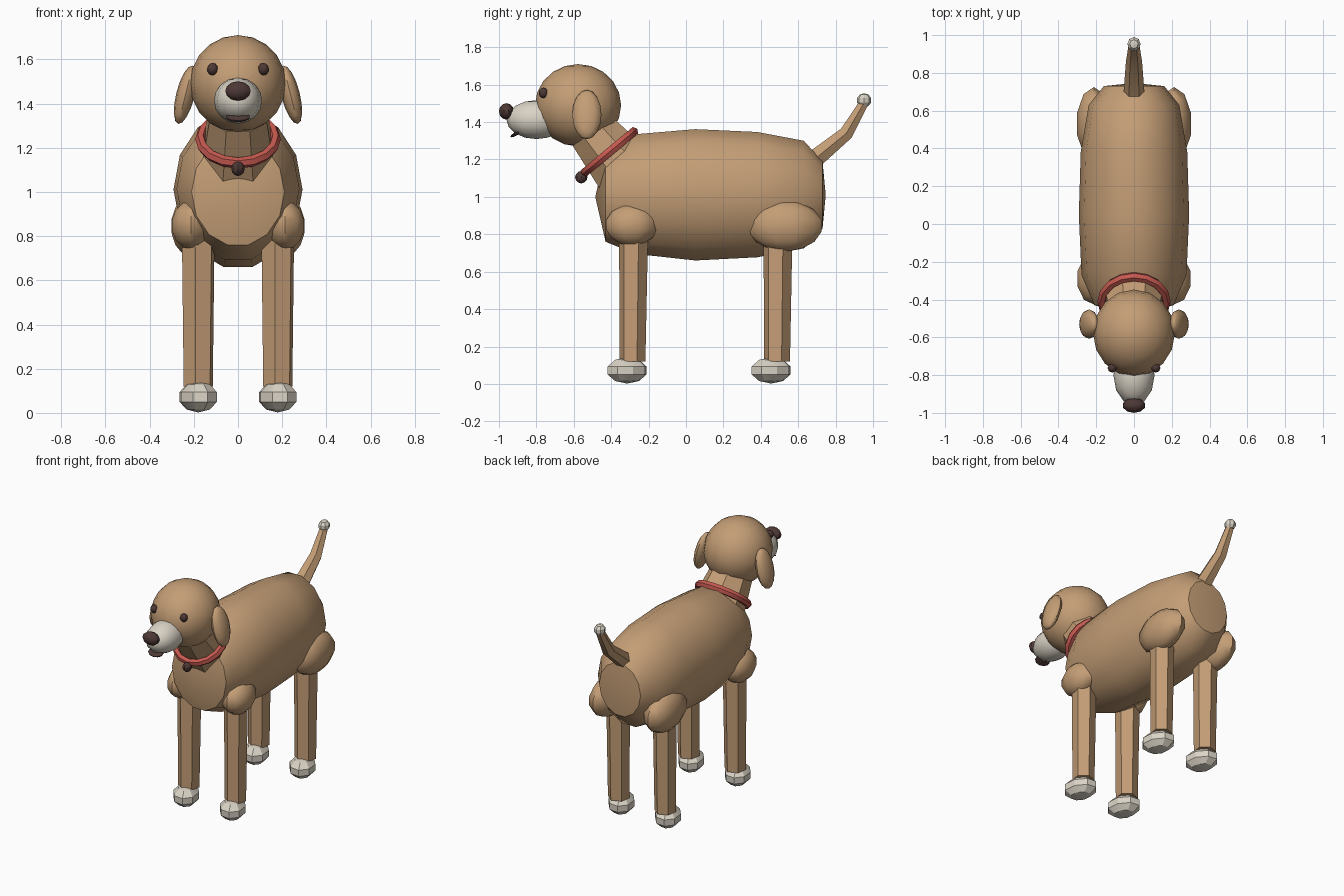
import bpy, bmesh, math
from mathutils import Matrix, Vector

if "Cube" in bpy.data.objects:
    bpy.data.objects.remove(bpy.data.objects["Cube"])


def material(name, rgb):
    m = bpy.data.materials.new(name)
    m.diffuse_color = (*rgb, 1)
    m.use_nodes = True
    m.node_tree.nodes["Principled BSDF"].inputs["Base Color"].default_value = m.diffuse_color
    return m


TAN = material("tan_fur", (0.55, 0.34, 0.18))
CREAM = material("cream_fur", (0.70, 0.65, 0.56))
RED = material("red_collar", (0.56, 0.10, 0.08))
DARK = material("dark_brown", (0.075, 0.04, 0.036))


def finish(name, bm, mat, angle):
    """Shade smooth with sharp edges above the angle, and make the object."""
    bmesh.ops.recalc_face_normals(bm, faces=bm.faces)
    for f in bm.faces:
        f.smooth = True
    for e in bm.edges:
        if e.calc_face_angle(0) > math.radians(angle):
            e.smooth = False
    me = bpy.data.meshes.new(name)
    bm.to_mesh(me)
    bm.free()
    me.materials.append(mat)
    ob = bpy.data.objects.new(name, me)
    bpy.context.collection.objects.link(ob)
    return ob


def ball(name, centre, radii, mat, seg=16, rings=10, tilt=(0, 0, 0), angle=45):
    bm = bmesh.new()
    rot = Matrix.Identity(4)
    for a, axis in zip(tilt, "XYZ"):
        rot = Matrix.Rotation(math.radians(a), 4, axis) @ rot
    mx = Matrix.Translation(centre) @ rot @ Matrix.Diagonal((*radii, 1))
    bmesh.ops.create_uvsphere(bm, u_segments=seg, v_segments=rings, radius=1, matrix=mx)
    return finish(name, bm, mat, angle)


def loft(name, rings, mat, ends=None, angle=25, closed=False):
    """Skin a list of point rings; ends are optional domed cap points."""
    bm = bmesh.new()
    vs = [[bm.verts.new(p) for p in r] for r in rings]
    n = len(vs[0])
    pairs = list(zip(vs, vs[1:])) + ([(vs[-1], vs[0])] if closed else [])
    for a, b in pairs:
        for i in range(n):
            j = (i + 1) % n
            bm.faces.new((a[i], a[j], b[j], b[i]))
    if not closed:
        for k, ring in enumerate((vs[0], vs[-1])):
            if ends:
                tip = bm.verts.new(ends[k])
                for i in range(n):
                    bm.faces.new((ring[i], ring[(i + 1) % n], tip))
                    bm.edges.get((ring[i], ring[(i + 1) % n])).smooth = False
            else:
                bm.faces.new(ring)
    return finish(name, bm, mat, angle)


def tube(name, path, mat, sides, turn=0):
    """Faceted tube in a plane of constant x; path entries are (centre, radius)."""
    pts = [Vector(p) for p, r in path]
    rings = []
    for k, (p, r) in enumerate(path):
        d = (pts[min(k + 1, len(pts) - 1)] - pts[max(k - 1, 0)]).normalized()
        u = Vector((1, 0, 0))
        v = d.cross(u)
        angs = [math.radians(turn + 360 * i / sides) for i in range(sides)]
        rings.append([pts[k] + r * (math.cos(a) * u + math.sin(a) * v) for a in angs])
    return loft(name, rings, mat)


# Torso: oval sections (y, half width, bottom, top) with shallow domed ends
sections = [(-0.43, 0.21, 0.76, 1.24), (-0.27, 0.278, 0.695, 1.335),
            (0.05, 0.292, 0.66, 1.362), (0.38, 0.282, 0.677, 1.347),
            (0.63, 0.24, 0.725, 1.30), (0.73, 0.16, 0.83, 1.19)]
SIDES = 14
rings = []
for y, hw, lo, hi in sections:
    angs = [2 * math.pi * i / SIDES for i in range(SIDES)]
    rings.append([(hw * math.cos(a), y, (lo + hi) / 2 + (hi - lo) / 1.95 * math.sin(a))
                  for a in angs])
loft("torso", rings, TAN, ends=((0, -0.485, 1.0), (0, 0.747, 1.01)), angle=52)

# Legs, upper leg muscles and paws
for side, s in (("left", -1), ("right", 1)):
    x = 0.18 * s
    for part, top_y, foot_y, paw_y in (("front", -0.28, -0.286, -0.315),
                                       ("hind", 0.492, 0.487, 0.455)):
        tube(f"{side}_{part}_leg", [((x, foot_y, 0.12), 0.070), ((x, top_y, 0.84), 0.079)],
             TAN, 6, 20)
        ball(f"{side}_{part}_paw", (x, paw_y, 0.072), (0.088, 0.118, 0.070), CREAM,
             8, 5, (0, 0, 22.5), 30)
    ball(f"{side}_shoulder", (0.212 * s, -0.29, 0.85), (0.093, 0.14, 0.112), TAN, 10, 7)
    ball(f"{side}_haunch", (0.212 * s, 0.53, 0.845), (0.096, 0.20, 0.137), TAN, 10, 7)

# Neck and collar share one slanted axis
base = Vector((0, -0.41, 1.24))
axis = Vector((0, -0.64, 0.77)).normalized()
across = axis.cross(Vector((1, 0, 0)))
tube("neck", [(base - 0.13 * axis, 0.18), (base + 0.15 * axis, 0.14)], TAN, 8, 22.5)
collar = []
for i in range(16):
    a = 2 * math.pi * i / 16
    out = Vector((math.cos(a), 0, 0)) + math.sin(a) * across
    collar.append([base + out * (0.170 + 0.024 * math.cos(b)) + axis * 0.026 * math.sin(b)
                   for b in [math.pi / 3 * k for k in range(6)]])
loft("collar", collar, RED, angle=35, closed=True)
ball("collar_tag", (0, -0.56, 1.105), (0.03, 0.033, 0.033), DARK, 8, 6, angle=35)

# Head, muzzle, nose and mouth
ball("head", (0, -0.577, 1.49), (0.217, 0.23, 0.22), TAN, 16, 10)
ball("muzzle", (0, -0.80, 1.413), (0.109, 0.16, 0.104), CREAM, 12, 8)
ball("nose", (0, -0.96, 1.457), (0.061, 0.04, 0.044), DARK, 10, 6, angle=40)
ball("mouth", (0, -0.908, 1.338), (0.058, 0.036, 0.010), DARK, 10, 5, (30, 0, 0))

# Eyes and floppy ears
for side, s in (("left", -1), ("right", 1)):
    ball(f"{side}_eye", (0.115 * s, -0.762, 1.556), (0.025, 0.025, 0.028), DARK, 8, 6)
    ball(f"{side}_ear", (0.238 * s, -0.53, 1.44), (0.042, 0.078, 0.136), TAN, 12, 8,
         (0, -14 * s, 0))

# Bent tail with a pale tip
tube("tail", [((0, 0.61, 1.14), 0.058), ((0, 0.685, 1.20), 0.056),
              ((0, 0.857, 1.34), 0.043), ((0, 0.953, 1.505), 0.028)], TAN, 6, 0)
ball("tail_tip", (0, 0.952, 1.516), (0.037, 0.040, 0.038), CREAM, 8, 5, angle=25)
